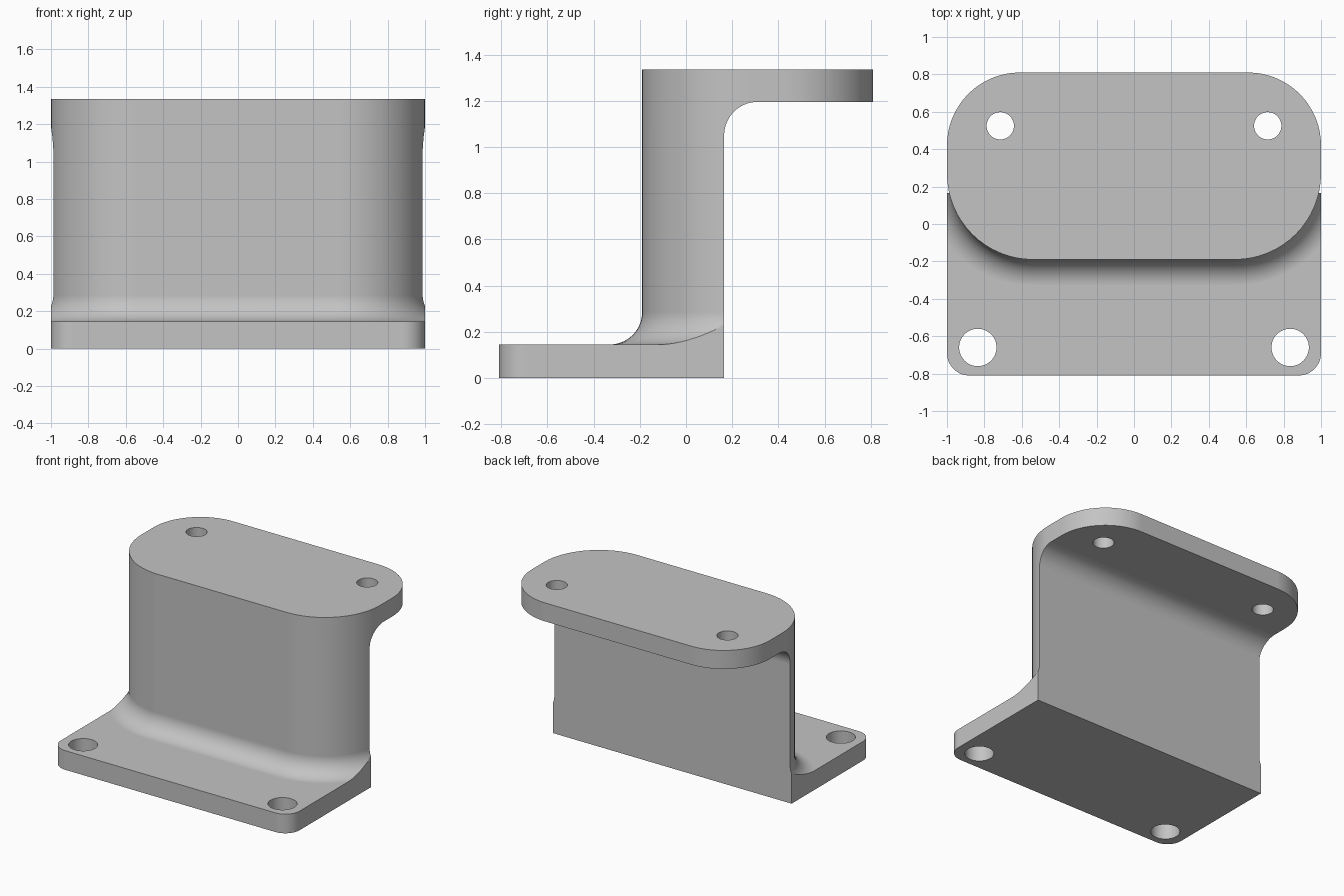
import bpy, bmesh
from math import sin, cos, pi

default = bpy.data.objects.get("Cube")
if default:
    bpy.data.objects.remove(default, do_unlink=True)

grey = bpy.data.materials.new("satin grey")
grey.use_nodes = True
grey.diffuse_color = (0.55, 0.55, 0.55, 1)
grey.node_tree.nodes["Principled BSDF"].inputs["Base Color"].default_value = grey.diffuse_color

# Main dimensions
BACK = 0.165           # rear face of the base and riser
BASE_TOP = 0.145
TOP = 1.335
FLANGE_UNDER = 1.195
FILLET = 0.14
STEPS = 16


def arc(cx, cy, r, start, end, steps=STEPS):
    if r == 0:
        return [(cx, cy)]
    angles = [start + (end - start) * i / steps for i in range(steps + 1)]
    return [(cx + r * cos(a), cy + r * sin(a)) for a in angles]


def plan(half, front, back, r_front, r_back, grow=0):
    """Rounded rectangle seen from above, optionally offset outwards."""
    pts = []
    corners = [(1, 1, r_back), (-1, 1, r_back), (-1, -1, r_front), (1, -1, r_front)]
    for i, (sx, sy, r) in enumerate(corners):
        edge = back if sy > 0 else front
        radius = r + grow if r else 0
        pts += arc(sx * (half - r), edge - sy * r, radius, i * pi / 2, (i + 1) * pi / 2)
    return pts


def loft(name, rings):
    """Closed solid through matching rings of 3D points."""
    bm = bmesh.new()
    loops = [[bm.verts.new(p) for p in ring] for ring in rings]
    n = len(loops[0])
    for a, b in zip(loops, loops[1:]):
        for i in range(n):
            j = (i + 1) % n
            bm.faces.new((a[i], a[j], b[j], b[i]))
    bm.faces.new(loops[0][::-1])
    bm.faces.new(loops[-1])
    bmesh.ops.recalc_face_normals(bm, faces=bm.faces)
    mesh = bpy.data.meshes.new(name)
    bm.to_mesh(mesh)
    bm.free()
    mesh.materials.append(grey)
    obj = bpy.data.objects.new(name, mesh)
    bpy.context.collection.objects.link(obj)
    return obj


def prism(name, outline, z0, z1):
    return loft(name, [[(x, y, z) for x, y in outline] for z in (z0, z1)])


def combine(target, other, operation):
    other.hide_render = True
    mod = target.modifiers.new("combine", "BOOLEAN")
    mod.operation = operation
    mod.solver = "EXACT"
    mod.object = other
    bpy.context.view_layer.objects.active = target
    bpy.ops.object.modifier_apply(modifier=mod.name)
    bpy.data.objects.remove(other, do_unlink=True)


# Riser and flange: one rounded block flaring out into a fillet at its foot
levels = [(FILLET, 0.06)]
for i in range(STEPS + 1):
    a = pi / 2 * i / STEPS
    levels.append((FILLET * (1 - sin(a)), BASE_TOP + FILLET * (1 - cos(a))))
levels.append((0, TOP))
bracket = loft("bracket", [[(x, y, z) for x, y in plan(1, -0.19, 0.81, 0.46, 0.39, grow)]
                           for grow, z in levels])

# Hollow behind the riser, with a rounded inner corner under the flange
r = 0.145
profile = [(BACK, -1)] + arc(BACK + r, FLANGE_UNDER - r, r, pi, pi / 2)
profile += [(2, FLANGE_UNDER), (2, -1)]
combine(bracket, loft("rear_cutter", [[(x, y, z) for y, z in profile] for x in (-2, 2)]),
        "DIFFERENCE")

# Trim the foot fillet flush with the sides of the base
for side in (-1, 1):
    box = [(side, -1), (side * 2, -1), (side * 2, 1), (side, 1)]
    combine(bracket, prism("side_cutter", box, -0.5, 0.6), "DIFFERENCE")

# Base plate
combine(bracket, prism("base_plate", plan(1, -0.81, BACK, 0.12, 0), 0, BASE_TOP), "UNION")

# Bolt holes in the base and the flange
for side in (-1, 1):
    for x, y, radius, z0, z1 in ((0.835, -0.66, 0.1, -0.1, 0.3), (0.715, 0.525, 0.073, 1, 1.5)):
        hole = arc(side * x, y, radius, 0, 2 * pi, 48)[:-1]
        combine(bracket, prism("hole_cutter", hole, z0, z1), "DIFFERENCE")

# Smooth curves, crisp edges, flat faces kept flat
bpy.ops.object.select_all(action="DESELECT")
bracket.select_set(True)
bpy.context.view_layer.objects.active = bracket
bpy.ops.object.shade_smooth_by_angle(angle=pi / 6)
weighted = bracket.modifiers.new("flat faces", "WEIGHTED_NORMAL")
weighted.keep_sharp = True
